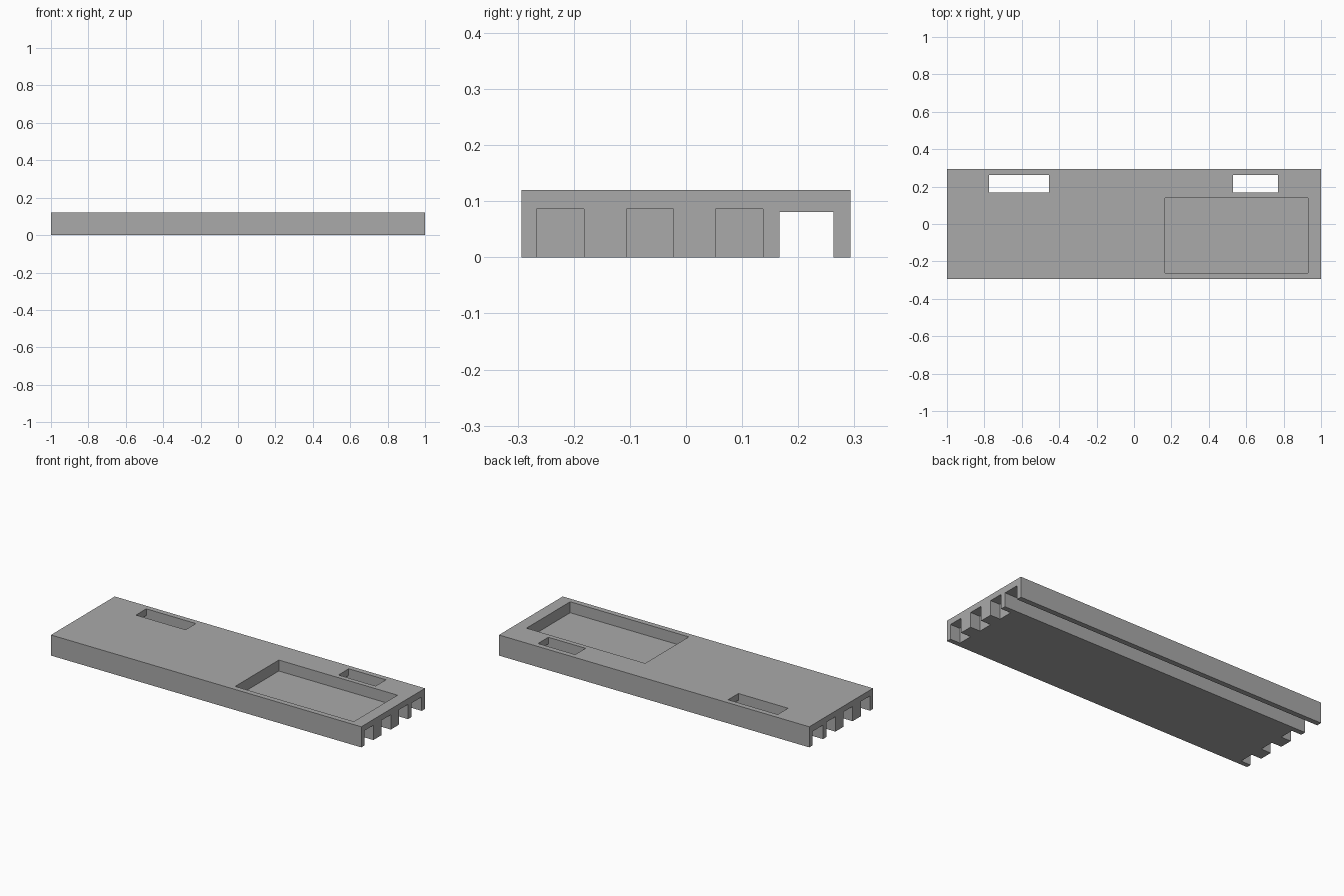
import bpy

default_cube = bpy.data.objects.get("Cube")
if default_cube:
    bpy.data.objects.remove(default_cube, do_unlink=True)

GREY = (0.4, 0.4, 0.4, 1.0)
WIDTH, HEIGHT = 0.587, 0.12
EDGE = WIDTH / 2

grey = bpy.data.materials.new("plain grey")
grey.use_nodes = True
grey.diffuse_color = GREY
grey.node_tree.nodes["Principled BSDF"].inputs["Base Color"].default_value = GREY


def box(name, x, y, z):
    """Box spanning the given (low, high) ranges."""
    spans = (x, y, z)
    bpy.ops.mesh.primitive_cube_add(size=1, location=[(a + b) / 2 for a, b in spans])
    ob = bpy.context.object
    ob.name = name
    ob.scale = [b - a for a, b in spans]
    bpy.ops.object.transform_apply(location=True, rotation=False, scale=True)
    ob.data.materials.append(grey)
    return ob


def carve(target, cutter):
    """Cut one box out of the target and discard the cutter."""
    cutter.hide_render = True
    mod = target.modifiers.new(cutter.name, 'BOOLEAN')
    mod.operation = 'DIFFERENCE'
    mod.solver = 'EXACT'
    mod.object = cutter
    bpy.context.view_layer.objects.active = target
    bpy.ops.object.modifier_apply(modifier=mod.name)
    bpy.data.objects.remove(cutter, do_unlink=True)


# Solid plate
plate = box("base_plate", (-1, 1), (-EDGE, EDGE), (0, HEIGHT))

# Channel along the whole underside
carve(plate, box("channel", (-1.1, 1.1), (0.167, 0.263), (-0.1, 0.081)))

# Slots opening the channel to the top
for x in ((-0.775, -0.455), (0.53, 0.77)):
    carve(plate, box("slot", x, (0.1675, 0.2625), (0.06, 0.2)))

# Shallow rectangular tray in the top
carve(plate, box("tray", (0.165, 0.93), (-0.262, 0.14), (0.056, 0.2)))

# Three open notches under each end
for side in (-1, 1):
    for y in (-0.224, -0.064, 0.095):
        x = sorted((side * 0.937, side * 1.1))
        carve(plate, box("notch", x, (y - 0.042, y + 0.042), (-0.1, 0.086)))
